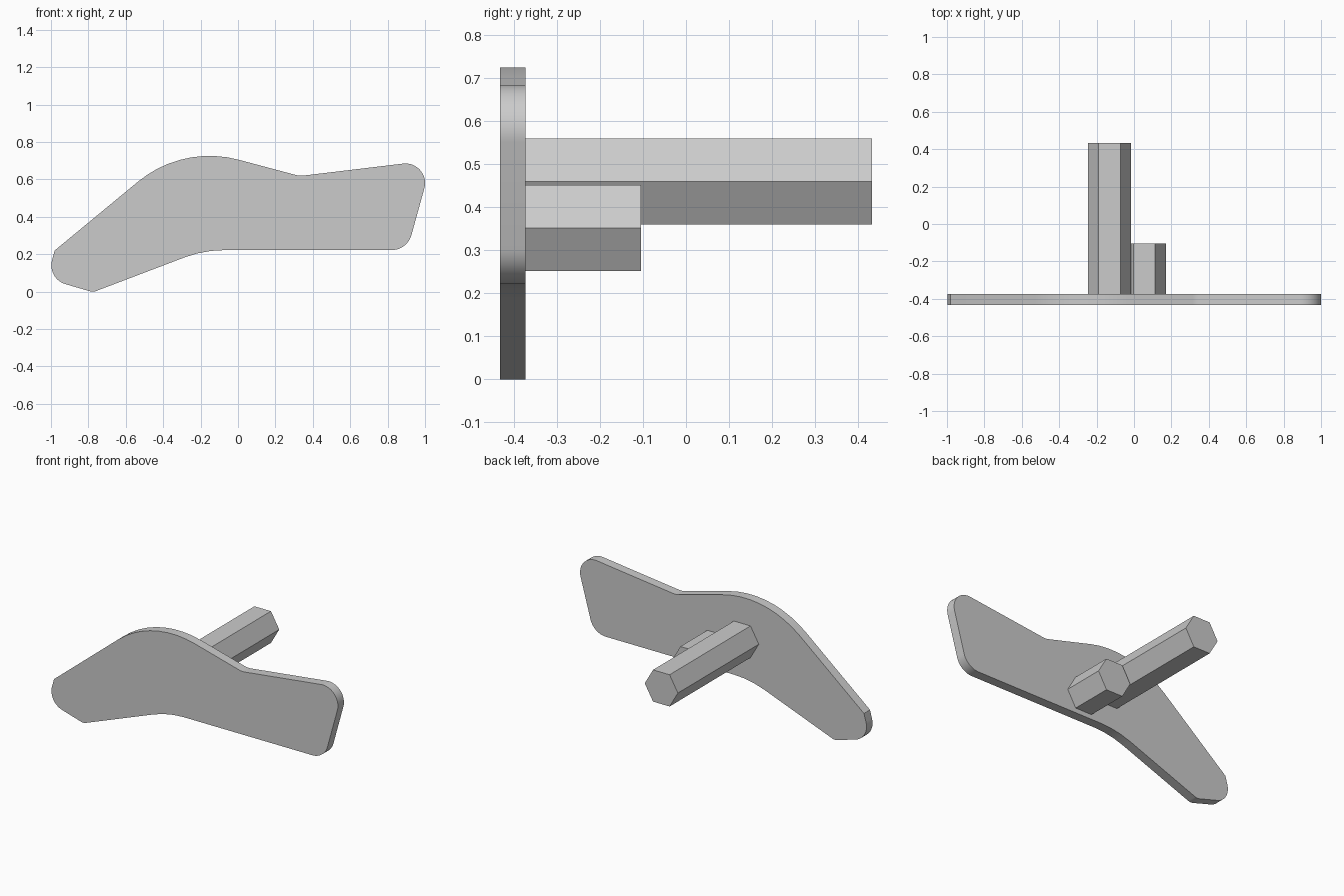
import bpy, bmesh, math
from mathutils import Vector

cube = bpy.data.objects.get("Cube")
if cube:
    bpy.data.objects.remove(cube, do_unlink=True)

GREY = (0.6, 0.6, 0.6, 1.0)
grey = bpy.data.materials.new("plain grey")
grey.use_nodes = True
grey.diffuse_color = GREY
grey.node_tree.nodes["Principled BSDF"].inputs["Base Color"].default_value = GREY


def rounded(corners):
    """Turn (x, z, radius) corners into an outline with true arc fillets."""
    outline = []
    for i, (x, z, radius) in enumerate(corners):
        p = Vector((x, z))
        if radius == 0:
            outline.append(p)
            continue
        a = (Vector(corners[i - 1][:2]) - p).normalized()
        b = (Vector(corners[(i + 1) % len(corners)][:2]) - p).normalized()
        half = a.angle(b) / 2
        center = p + (a + b).normalized() * radius / math.sin(half)
        start = p + a * radius / math.tan(half) - center
        end = p + b * radius / math.tan(half) - center
        turn = start.angle(end)
        steps = max(3, round(turn / math.radians(6)))
        for k in range(steps + 1):
            t = k / steps
            outline.append(center + (start * math.sin((1 - t) * turn)
                                     + end * math.sin(t * turn)) / math.sin(turn))
    return outline


def extrude(name, outline, y_front, y_back):
    """Extrude an x-z outline along y into a closed solid."""
    bm = bmesh.new()
    face = bm.faces.new([bm.verts.new((p.x, y_front, p.y)) for p in outline])
    result = bmesh.ops.extrude_face_region(bm, geom=[face], use_keep_orig=True)
    moved = [v for v in result["geom"] if isinstance(v, bmesh.types.BMVert)]
    bmesh.ops.translate(bm, verts=moved, vec=(0, y_back - y_front, 0))
    bmesh.ops.recalc_face_normals(bm, faces=bm.faces)
    mesh = bpy.data.meshes.new(name)
    bm.to_mesh(mesh)
    bm.free()
    mesh.materials.append(grey)
    obj = bpy.data.objects.new(name, mesh)
    bpy.context.collection.objects.link(obj)
    return obj


def hexagon(x, z, across_flats):
    r = across_flats / math.sqrt(3)
    return [Vector((x + r * math.cos(k * math.pi / 3), z + r * math.sin(k * math.pi / 3)))
            for k in range(6)]


# Bent lever plate, with a rounding radius for each corner
plate = extrude("lever_plate", rounded([
    (-0.98, 0.22, 0),
    (-1.022, 0.069, 0.105),
    (-0.775, -0.003, 0.05),
    (-0.183, 0.222, 0.6),
    (0.905, 0.222, 0.11),
    (1.038, 0.703, 0.105),
    (0.33, 0.618, 0.1),
    (-0.296, 0.785, 0.6),
]), -0.433, -0.373)
bpy.context.view_layer.objects.active = plate
plate.select_set(True)
bpy.ops.object.shade_smooth_by_angle(angle=math.radians(15))

# Hexagonal pegs on the back of the plate
extrude("long_hex_peg", hexagon(-0.131, 0.46, 0.2), -0.373, 0.433)
extrude("short_hex_peg", hexagon(0.055, 0.352, 0.2), -0.373, -0.105)
